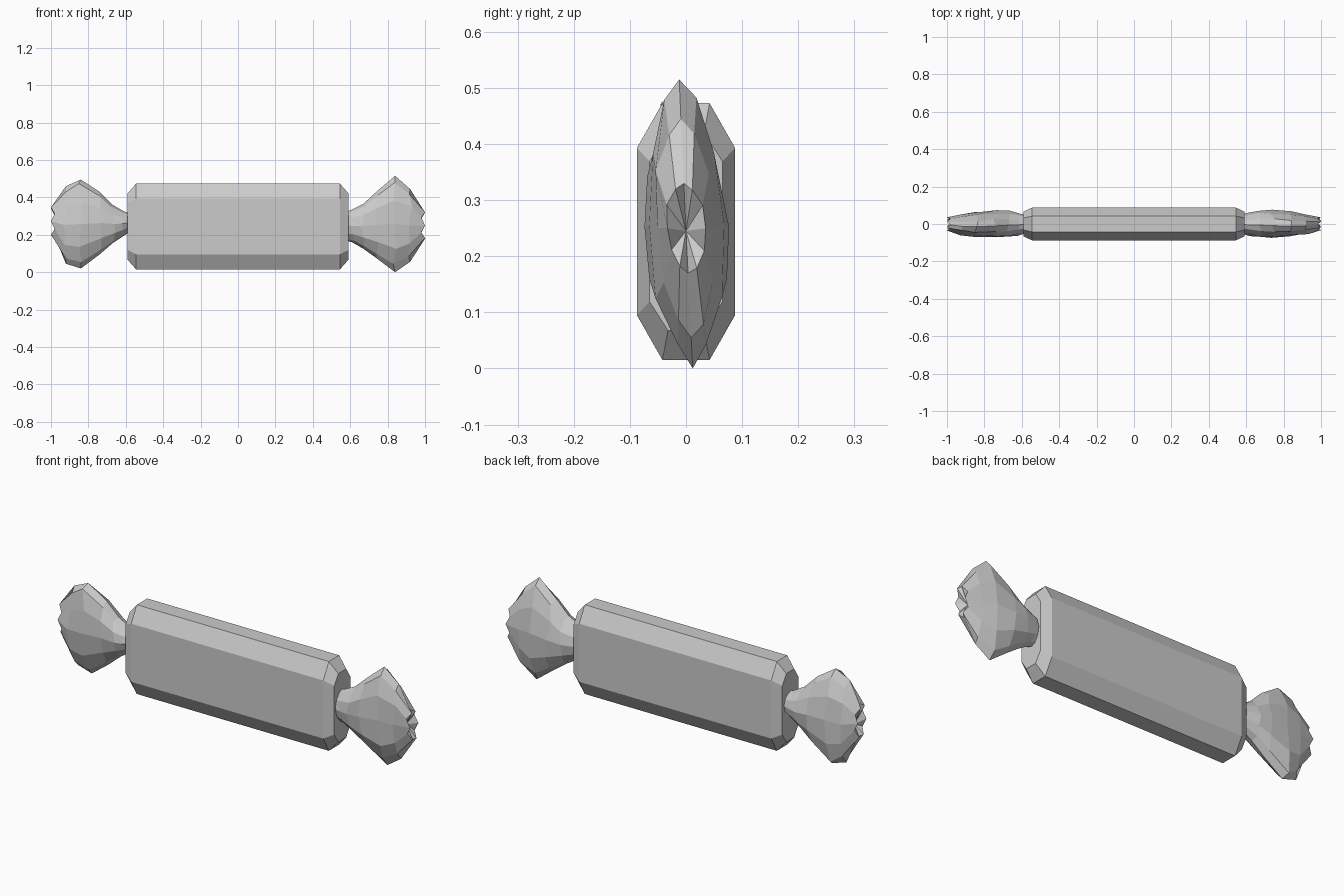
import bpy, bmesh, math, random

if "Cube" in bpy.data.objects:
    bpy.data.objects.remove(bpy.data.objects["Cube"])

random.seed(4)
SIDES = 12

wrapper = bpy.data.materials.new("wrapper_grey")
wrapper.diffuse_color = (0.6, 0.6, 0.6, 1)
wrapper.use_nodes = True
wrapper.node_tree.nodes["Principled BSDF"].inputs["Base Color"].default_value = wrapper.diffuse_color


def loft(name, rings, tip=None):
    """Skin equal-length rings; cap both ends, the last one with a tip if given."""
    bm = bmesh.new()
    vs = [[bm.verts.new(p) for p in ring] for ring in rings]
    n = len(vs[0])
    for a, b in zip(vs, vs[1:]):
        for i in range(n):
            j = (i + 1) % n
            bm.faces.new((a[i], a[j], b[j], b[i]))
    bm.faces.new(vs[0])
    if tip:
        t = bm.verts.new(tip)
        for i in range(n):
            bm.faces.new((vs[-1][i], vs[-1][(i + 1) % n], t))
    else:
        bm.faces.new(vs[-1])
    bmesh.ops.recalc_face_normals(bm, faces=bm.faces)
    mesh = bpy.data.meshes.new(name)
    bm.to_mesh(mesh)
    bm.free()
    mesh.materials.append(wrapper)
    obj = bpy.data.objects.new(name, mesh)
    bpy.context.collection.objects.link(obj)
    return obj


# Bar: eight-sided section with bevelled ends
def section(x, y_out, y_in, z_side, z_top):
    pts = [(y_out, z_side), (y_in, z_top), (-y_in, z_top), (-y_out, z_side)]
    pts += [(-y, -z) for y, z in pts]
    return [(x, y, 0.244 + z) for y, z in pts]


full = (0.0875, 0.042, 0.149, 0.229)
inset = (0.065, 0.032, 0.125, 0.176)
loft("candy_bar", [section(-0.592, *inset), section(-0.545, *full),
                   section(0.545, *full), section(0.592, *inset)])


# Twisted wrapper ends: crumpled leaf-shaped rings (x, z low, z high, half width)
def twist(name, side, rows, lean):
    rings = []
    for r, (x, lo, hi, w) in enumerate(rows):
        mid, half = (lo + hi) / 2, (hi - lo) / 2
        last = r == len(rows) - 1
        ring = []
        for k in range(SIDES):
            a = 2 * math.pi * k / SIDES
            c, s = math.cos(a), math.sin(a)
            pole = k % (SIDES // 2) == SIDES // 4
            j = 0 if pole else random.uniform(-1, 1)
            y = w * c * abs(c) ** 0.25 * (1 + 0.1 * j) - lean * s * half
            z = mid + half * s * (1 + 0.05 * j)
            dx = -0.02 * (k % 2) if last else 0.012 * j
            ring.append((side * (x + dx), y, z))
        rings.append(ring)
    loft(name, rings, (side * 0.955, 0, 0.245))


twist("right_twist", 1, [
    (0.57, 0.17, 0.32, 0.050), (0.61, 0.16, 0.335, 0.060),
    (0.67, 0.125, 0.365, 0.073), (0.74, 0.075, 0.43, 0.077),
    (0.84, 0.0, 0.515, 0.068), (0.92, 0.055, 0.445, 0.054),
    (1.0, 0.17, 0.33, 0.036)], 0.047)
twist("left_twist", -1, [
    (0.57, 0.22, 0.31, 0.045), (0.61, 0.195, 0.325, 0.058),
    (0.67, 0.155, 0.36, 0.073), (0.74, 0.095, 0.43, 0.077),
    (0.84, 0.02, 0.495, 0.070), (0.92, 0.045, 0.46, 0.056),
    (1.0, 0.19, 0.355, 0.038)], 0.06)
